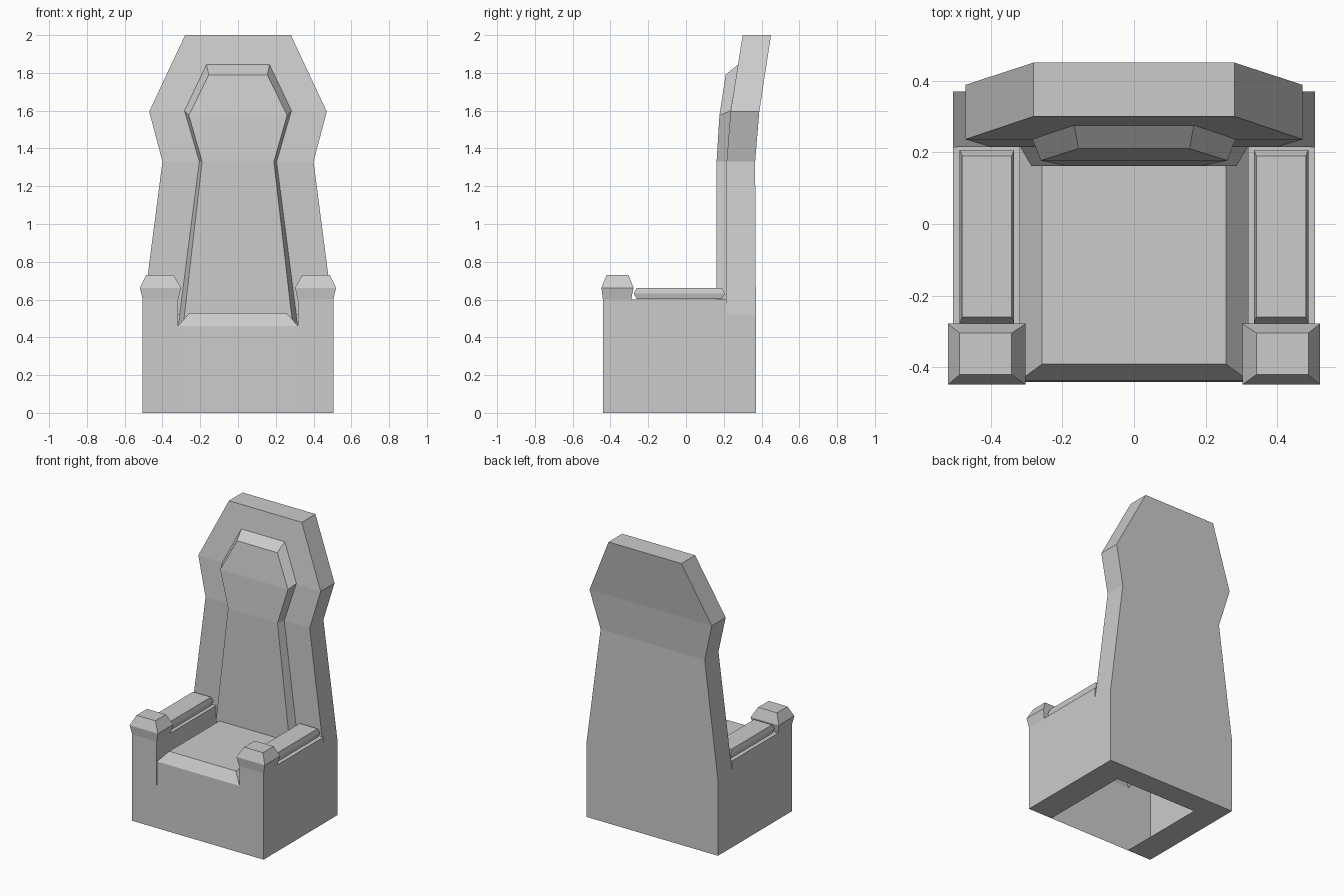
import bpy, bmesh

if "Cube" in bpy.data.objects:
    bpy.data.objects.remove(bpy.data.objects["Cube"])


def build(name, verts, faces, mirror=False):
    me = bpy.data.meshes.new(name)
    me.from_pydata(verts, [], faces)
    bm = bmesh.new()
    bm.from_mesh(me)
    bmesh.ops.recalc_face_normals(bm, faces=bm.faces)
    bm.to_mesh(me)
    bm.free()
    ob = bpy.data.objects.new(name, me)
    bpy.context.collection.objects.link(ob)
    if mirror:
        ob.modifiers.new("mirror", 'MIRROR')
    return ob


def rect(x0, x1, y0, y1, z):
    return [(x0, y0, z), (x1, y0, z), (x1, y1, z), (x0, y1, z)]


def stack(name, rects, mirror=False):
    """Loft rectangles from bottom to top, capped at both ends."""
    verts = [v for r in rects for v in rect(*r)]
    n = len(rects)
    faces = [(3, 2, 1, 0), tuple(range(4 * n - 4, 4 * n))]
    for i in range(n - 1):
        for j in range(4):
            k = (j + 1) % 4
            faces.append((4*i + j, 4*i + k, 4*i + 4 + k, 4*i + 4 + j))
    return build(name, verts, faces, mirror)


def slab(name, front, back, skip_front=(), cap_bottom=True):
    """Symmetric upright slab; rows are (half width, y, z)."""
    verts = []
    for (a, ya, za), (b, yb, zb) in zip(front, back):
        verts += [(-a, ya, za), (a, ya, za), (b, yb, zb), (-b, yb, zb)]
    n = len(front)
    faces = [tuple(range(4 * n - 4, 4 * n))]
    if cap_bottom:
        faces.append((3, 2, 1, 0))
    for i in range(n - 1):
        for j in range(4):
            if j == 0 and i in skip_front:
                continue
            k = (j + 1) % 4
            faces.append((4*i + j, 4*i + k, 4*i + 4 + k, 4*i + 4 + j))
    return build(name, verts, faces)


# Tall backrest, leaning back towards the top, open towards the hollow base
outline = [(.505, 0), (.505, .52), (.40, 1.33), (.47, 1.595), (.28, 2.0)]
front_y = [.215, .215, .215, .236, .30]
back_y = [.37, .37, .366, .388, .45]
slab("backrest",
     [(x, y, z) for (x, z), y in zip(outline, front_y)],
     [(x, y, z) for (x, z), y in zip(outline, back_y)], skip_front=(0,))

# Raised back panel with sloped rim
slab("back_panel",
     [(.29, .162, .46), (.19, .162, 1.33), (.26, .177, 1.575), (.155, .21, 1.79)],
     [(.317, .216, .46), (.205, .216, 1.33), (.283, .236, 1.6), (.167, .277, 1.845)],
     cap_bottom=False)

# Seat with bevelled front and side edges, plus the thin front wall
sx, tx = .318, .256
build("seat",
      [(-tx, -.39, .53), (tx, -.39, .53), (tx, .215, .53), (-tx, .215, .53),
       (-sx, -.436, .46), (sx, -.436, .46), (sx, .215, .46), (-sx, .215, .46),
       (-sx, -.44, 0), (sx, -.44, 0)],
      [(0, 1, 2, 3), (4, 5, 1, 0), (5, 6, 2, 1), (7, 4, 0, 3), (8, 9, 5, 4)])

# Hollow side bodies under the arms (inner wall only above the seat edge)
xi, xo, yf, yb = sx, .505, -.44, .215
build("arm_body",
      rect(xi, xo, yf, yb, 0) + rect(xi, xo, yf, yb, .6)
      + [(xi, yf, .46), (xi, yb, .46), (xo, yb, .46)],
      [(3, 2, 1, 0), (4, 5, 6, 7), (0, 1, 5, 4, 8), (1, 2, 10, 6, 5),
       (8, 4, 7, 9), (10, 9, 7, 6)], mirror=True)

# Flared front post caps
stack("post_cap", [(.316, .505, -.44, -.29, .60),
                   (.302, .519, -.448, -.278, .662),
                   (.341, .486, -.42, -.304, .73)], mirror=True)

# Arm pads with bevelled edges
stack("arm_pad", [(.341, .479, -.26, .19, .602),
                  (.334, .486, -.277, .206, .632),
                  (.341, .479, -.26, .19, .662)], mirror=True)
